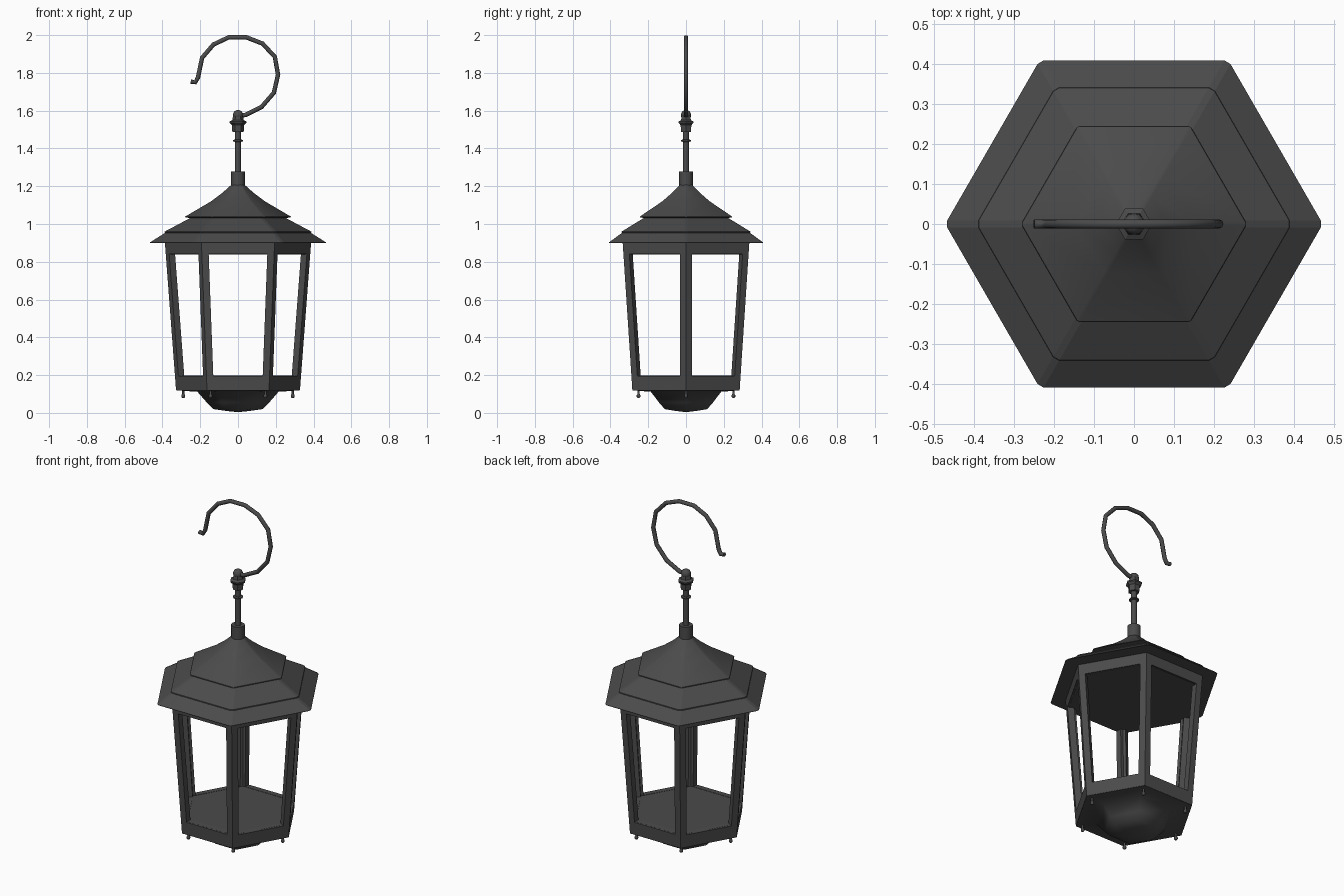
import bpy, bmesh
from math import cos, sin, pi, radians
from mathutils import Vector

if "Cube" in bpy.data.objects:
    bpy.data.objects.remove(bpy.data.objects["Cube"])

dark = bpy.data.materials.new("dark_iron")
dark.diffuse_color = (0.07, 0.07, 0.07, 1)
dark.use_nodes = True
dark.node_tree.nodes["Principled BSDF"].inputs["Base Color"].default_value = dark.diffuse_color


def finish(obj, angle=None):
    obj.data.materials.append(dark)
    if angle:
        bpy.ops.object.select_all(action='DESELECT')
        obj.select_set(True)
        bpy.context.view_layer.objects.active = obj
        bpy.ops.object.shade_smooth_by_angle(angle=radians(angle))
    return obj


def mesh_object(name, bm, angle=None):
    me = bpy.data.meshes.new(name)
    bm.to_mesh(me)
    bm.free()
    obj = bpy.data.objects.new(name, me)
    bpy.context.collection.objects.link(obj)
    return finish(obj, angle)


def hexagon(r, chamfer=0.0):
    """Hexagon corners, each optionally cut into two points."""
    c = [Vector((r * cos(k * pi / 3), r * sin(k * pi / 3))) for k in range(6)]
    if not chamfer:
        return c
    out = []
    for k in range(6):
        for nb in (c[k - 1], c[(k + 1) % 6]):
            out.append(c[k] + (nb - c[k]).normalized() * min(chamfer, r * 0.3))
    return out


def loft(name, profile, sides=6, chamfer=0.0, centre=(0, 0), angle=None):
    """Capped stack of rings from (radius, z) pairs, listed bottom to top."""
    bm = bmesh.new()
    rings = []
    for r, z in profile:
        if sides == 6:
            pts = hexagon(r, chamfer)
        else:
            pts = [(r * cos(2 * pi * k / sides), r * sin(2 * pi * k / sides)) for k in range(sides)]
        rings.append([bm.verts.new((p[0] + centre[0], p[1] + centre[1], z)) for p in pts])
    for a, b in zip(rings, rings[1:]):
        for k in range(len(a)):
            j = (k + 1) % len(a)
            bm.faces.new((a[k], a[j], b[j], b[k]))
    bm.faces.new(rings[0][::-1])
    bm.faces.new(rings[-1])
    return mesh_object(name, bm, angle)


# Tapered window frame: six open panels, thickened inwards
Z0, Z1, R0, R1 = 0.12, 0.90, 0.328, 0.387
STILE = 0.036


def panel_point(k, side, z, inset):
    r = R0 + (R1 - R0) * (z - Z0) / (Z1 - Z0)
    c = hexagon(r)
    a, b = c[k], c[(k + 1) % 6]
    if side:
        a, b = b, a
    p = a + (b - a).normalized() * inset
    return (p.x, p.y, z)


bm = bmesh.new()
for k in range(6):
    corners = ((0, Z0, 0.195), (1, Z0, 0.195), (1, Z1, 0.84), (0, Z1, 0.84))
    outer = [bm.verts.new(panel_point(k, s, z, 0)) for s, z, _ in corners]
    inner = [bm.verts.new(panel_point(k, s, zi, STILE)) for s, _, zi in corners]
    for i in range(4):
        j = (i + 1) % 4
        bm.faces.new((outer[i], outer[j], inner[j], inner[i]))
bmesh.ops.remove_doubles(bm, verts=bm.verts, dist=0.0005)
frame = mesh_object("window_frame", bm)
solid = frame.modifiers.new("thickness", 'SOLIDIFY')
solid.thickness = 0.036
solid.offset = -1
solid.use_even_offset = True

# Floor and ceiling slabs flush with the window openings, and the bowl below
loft("floor", [(0.318, 0.125), (0.322, 0.196)])
loft("ceiling", [(0.372, 0.839), (0.375, 0.905)])
loft("bottom_bowl", [(0.012, 0.005), (0.06, 0.01), (0.13, 0.02), (0.165, 0.055),
                     (0.215, 0.112), (0.326, 0.119), (0.326, 0.122)], angle=65)

# Small pin feet at the six corners
for k, p in enumerate(hexagon(0.290)):
    loft(f"pin_foot_{k}", [(0.005, 0.079), (0.010, 0.085), (0.010, 0.094), (0.006, 0.10), (0.006, 0.13)],
         sides=8, centre=p, angle=50)

# Three-tier roof
loft("roof_eave", [(0.472, 0.90), (0.472, 0.902), (0.385, 0.957)], chamfer=0.010)
loft("roof_middle", [(0.385, 0.95), (0.394, 0.955), (0.393, 0.96), (0.25, 1.036)], chamfer=0.010)
loft("roof_top", [(0.25, 1.03), (0.283, 1.036), (0.281, 1.04), (0.145, 1.12), (0.085, 1.165), (0.035, 1.21)],
     chamfer=0.005, angle=25)

# Collar, stem and finial
loft("collar", [(0.036, 1.19), (0.036, 1.278)], sides=12, angle=40)
loft("stem", [(0.016, 1.27), (0.016, 1.50)], sides=12, angle=40)
loft("stem_ring", [(0.018, 1.435), (0.027, 1.438), (0.027, 1.444), (0.018, 1.447)], sides=12, angle=40)
loft("finial", [(0.030, 1.488), (0.033, 1.523), (0.045, 1.535), (0.045, 1.542), (0.030, 1.55), (0.026, 1.575)])
bpy.ops.mesh.primitive_uv_sphere_add(segments=12, ring_count=8, radius=0.027, location=(0, 0, 1.577))
ball = bpy.context.object
ball.name = "hook_ball"
finish(ball, 50)

# Hook: bent rod with a turned-up tip
path = [(0, 1.575), (0.04, 1.577), (0.125, 1.62), (0.19, 1.695), (0.212, 1.79), (0.195, 1.885), (0.13, 1.955),
        (0.045, 1.988), (-0.05, 1.988), (-0.13, 1.95), (-0.19, 1.88), (-0.212, 1.775), (-0.226, 1.75), (-0.25, 1.754)]
curve = bpy.data.curves.new("hook", 'CURVE')
curve.dimensions = '3D'
curve.bevel_depth = 0.0118
curve.bevel_resolution = 2
curve.use_fill_caps = True
spline = curve.splines.new('POLY')
spline.points.add(len(path) - 1)
for pt, (x, z) in zip(spline.points, path):
    pt.co = (x, 0, z, 1)
hook = bpy.data.objects.new("hook", curve)
bpy.context.collection.objects.link(hook)
finish(hook)
